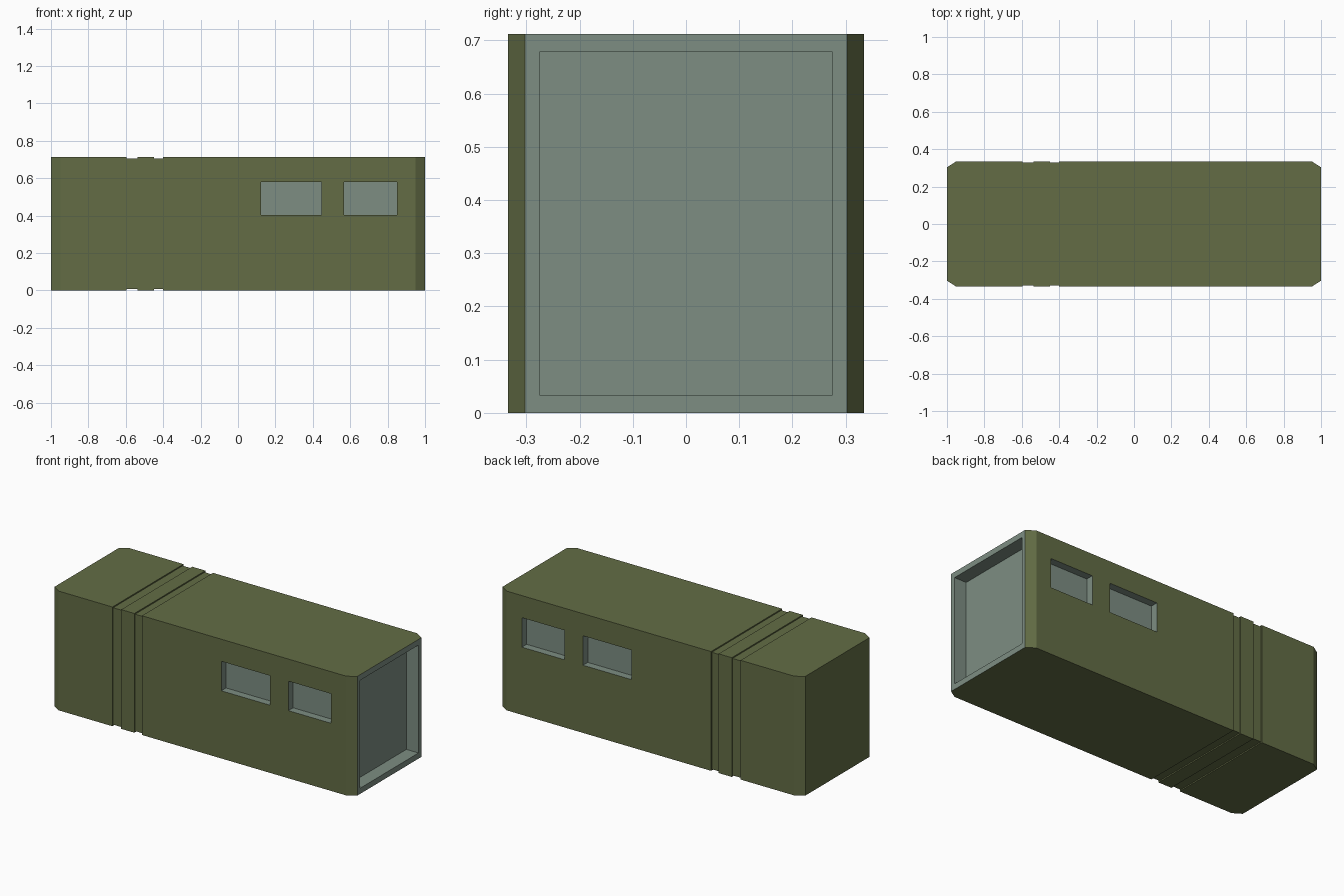
import bpy, bmesh
from mathutils import Vector

if "Cube" in bpy.data.objects:
    bpy.data.objects.remove(bpy.data.objects["Cube"])

L, W, H, G = 1.0, 0.335, 0.712, 0.007   # half length, half width, height, groove depth


def material(name, rgb):
    m = bpy.data.materials.new(name)
    m.diffuse_color = (*rgb, 1)
    m.use_nodes = True
    m.node_tree.nodes["Principled BSDF"].inputs["Base Color"].default_value = m.diffuse_color
    return m


olive = material("olive_paint", (0.125, 0.152, 0.06))
teal = material("grey_green_trim", (0.205, 0.27, 0.225))


def finish(name, bm):
    bmesh.ops.recalc_face_normals(bm, faces=bm.faces)
    me = bpy.data.meshes.new(name)
    bm.to_mesh(me)
    bm.free()
    me.materials.append(olive)
    me.materials.append(teal)
    ob = bpy.data.objects.new(name, me)
    bpy.context.collection.objects.link(ob)
    return ob


# Body: rectangular sections lofted along x, with tapered ends and two grooves
sections = [(-L, 0.303, 0), (-0.95, W, 0)]
for a, b in ((-0.595, -0.537), (-0.45, -0.40)):
    sections += [(a, W, 0), (a, W - G, G), (b, W - G, G), (b, W, 0)]
sections += [(0.95, W, 0), (L, 0.303, 0)]

bm = bmesh.new()
rings = []
for x, w, g in sections:
    rings.append([bm.verts.new(p) for p in
                  ((x, -w, g), (x, w, g), (x, w, H - g), (x, -w, H - g))])
for r, s in zip(rings, rings[1:]):
    for i in range(4):
        j = (i + 1) % 4
        bm.faces.new((r[i], r[j], s[j], s[i]))
bm.faces.new(rings[0])
bm.faces.new(rings[-1]).material_index = 1      # open end frame
body = finish("container_body", bm)

# Cutter: side windows on both sides and the recessed end panel
bm = bmesh.new()


def box(lo, hi):
    lo, hi = Vector(lo), Vector(hi)
    vs = bmesh.ops.create_cube(bm, size=1)["verts"]
    for v in vs:
        v.co = (lo + hi) / 2 + v.co * (hi - lo)


for side in (-1, 1):
    for x0, x1 in ((0.124, 0.446), (0.567, 0.85)):
        ys = sorted((side * (W - 0.045), side * (W + 0.1)))
        box((x0, ys[0], 0.404), (x1, ys[1], 0.58))
box((0.92, -0.275, 0.034), (1.1, 0.275, 0.678))
for f in bm.faces:
    f.material_index = 1
cutter = finish("window_cutter", bm)
cutter.hide_render = True

mod = body.modifiers.new("openings", 'BOOLEAN')
mod.operation = 'DIFFERENCE'
mod.solver = 'EXACT'
mod.object = cutter
bpy.context.view_layer.objects.active = body
body.select_set(True)
bpy.ops.object.modifier_apply(modifier=mod.name)
bpy.data.objects.remove(cutter)
